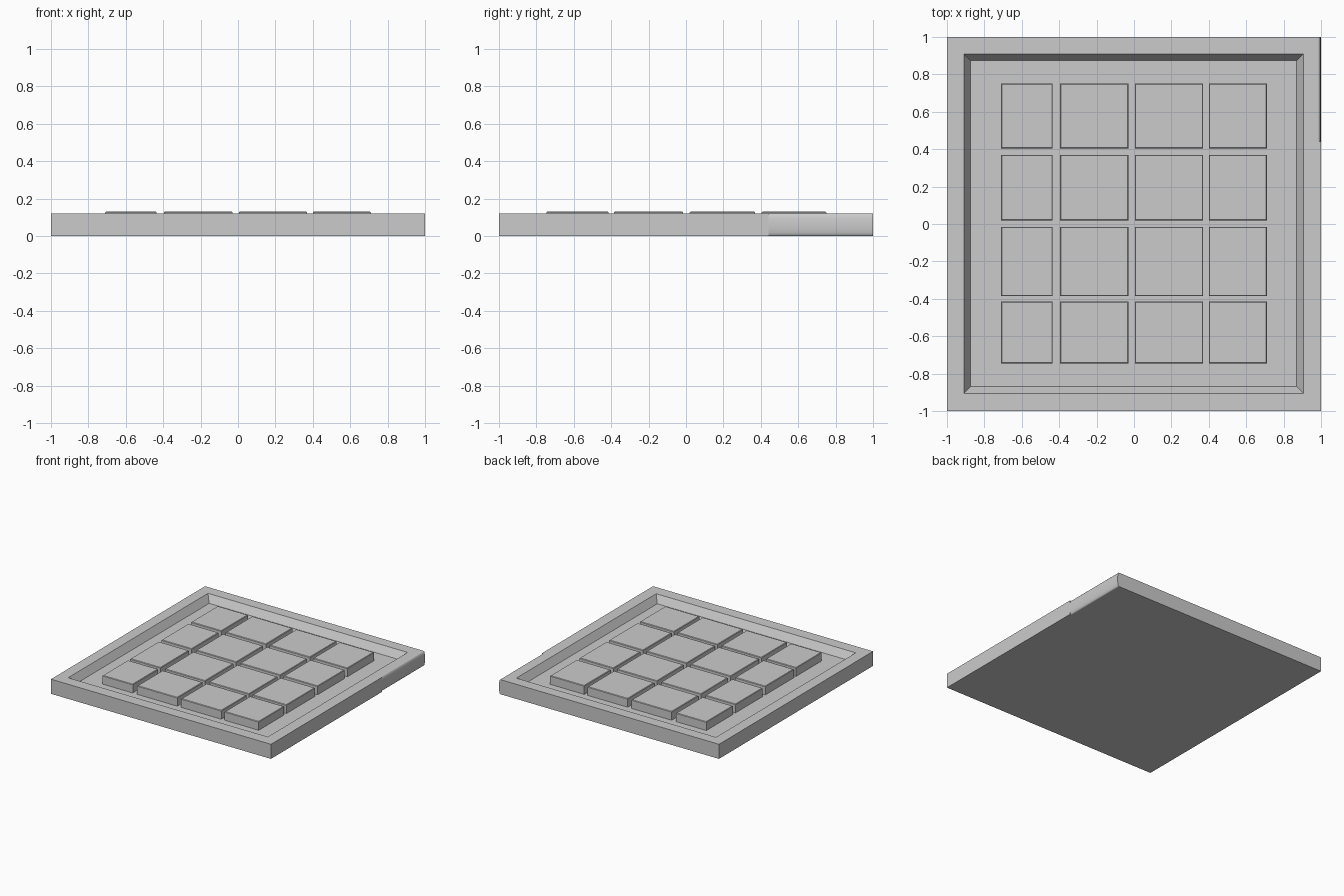
import bpy, bmesh, math

if "Cube" in bpy.data.objects:
    bpy.data.objects.remove(bpy.data.objects["Cube"])

def finish(bm, name, smooth=False):
    bmesh.ops.recalc_face_normals(bm, faces=bm.faces[:])
    me = bpy.data.meshes.new(name)
    bm.to_mesh(me)
    bm.free()
    ob = bpy.data.objects.new(name, me)
    bpy.context.collection.objects.link(ob)
    if smooth:
        for p in me.polygons:
            p.use_smooth = True
    return ob

def loft(name, rings):
    """Closed solid through rectangles (x0, x1, y0, y1, z)."""
    bm = bmesh.new()
    vs = [[bm.verts.new(c) for c in ((a, y0, z), (b, y0, z), (b, y1, z), (a, y1, z))]
          for a, b, y0, y1, z in rings]
    for lo, hi in zip(vs, vs[1:]):
        for i in range(4):
            j = (i + 1) % 4
            bm.faces.new((lo[i], lo[j], hi[j], hi[i]))
    bm.faces.new(vs[0][::-1])
    bm.faces.new(vs[-1])
    return finish(bm, name)

# tray with raised rim and sloped recess
TOP, FLOOR, SPLIT = 0.12, 0.06, 0.44
tray = loft("tray", [(-1, 1, -1, 1, 0), (-1, 1, -1, 1, TOP),
                     (-0.91, 0.905, -0.905, 0.91, TOP),
                     (-0.875, 0.87, -0.87, 0.875, FLOOR)])

# notch in the right edge, filled by a gently bowed side strip
cutter = loft("notch_cutter", [(0.98, 1.1, SPLIT, 1.1, -0.1), (0.98, 1.1, SPLIT, 1.1, 0.3)])
cutter.hide_render = True
cutter.hide_viewport = True
mod = tray.modifiers.new("notch", 'BOOLEAN')
mod.object = cutter
mod.solver = 'EXACT'

bm = bmesh.new()
N = 8
prof = [(0.98, 0), (0.98, TOP)] + [
    (0.988 + 0.012 * math.cos(t), 0.06 + 0.06 * math.sin(t))
    for t in (math.pi / 2 - math.pi * k / N for k in range(N + 1))]
ends = [[bm.verts.new((x, y, z)) for x, z in prof] for y in (SPLIT, 1)]
for i in range(len(prof)):
    j = (i + 1) % len(prof)
    bm.faces.new((ends[0][i], ends[0][j], ends[1][j], ends[1][i]))
for e in ends:
    bm.faces.new(e)
strip = finish(bm, "side_strip")
bpy.context.view_layer.objects.active = strip
strip.select_set(True)
bpy.ops.object.shade_smooth_by_angle(angle=math.radians(50))

# grid of raised tiles
cols = [(-0.71, -0.435), (-0.395, -0.03), (0.005, 0.37), (0.40, 0.71)]
rows = [(-0.745, -0.415), (-0.385, -0.015), (0.02, 0.37), (0.405, 0.75)]
for r, (y0, y1) in enumerate(rows):
    for c, (x0, x1) in enumerate(cols):
        e = 0.004
        loft(f"tile_{r}_{c}", [(x0, x1, y0, y1, FLOOR - 0.01), (x0, x1, y0, y1, 0.127),
                               (x0 + e, x1 - e, y0 + e, y1 - e, 0.131)])
